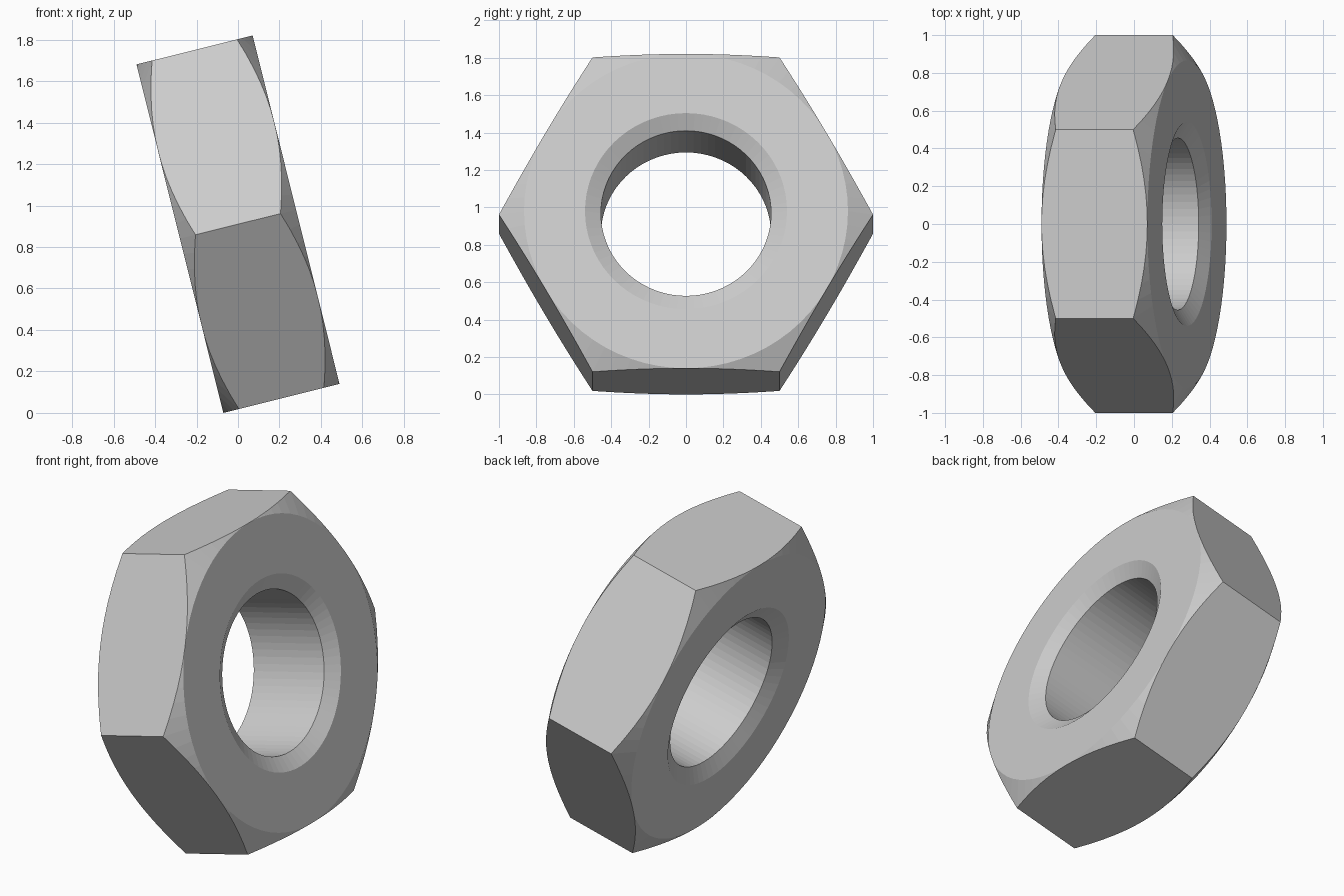
import bpy, bmesh, math
from mathutils import Matrix

old = bpy.data.objects.get("Cube")
if old:
    bpy.data.objects.remove(old, do_unlink=True)

SEGMENTS = 72                    # multiple of 12: hits every corner and flat centre
FLAT = math.cos(math.pi / 6)     # centre to flat, with corners at radius 1
HALF = 0.2887                    # half thickness
BORE, SINK = 0.455, 0.54         # hole and countersink radii
SLOPE = math.tan(math.pi / 6)    # slope of outer chamfer and countersink
TILT = math.radians(76)

steel = bpy.data.materials.new("steel grey")
steel.use_nodes = True
grey = (0.6, 0.6, 0.6, 1)
steel.diffuse_color = grey
steel.node_tree.nodes["Principled BSDF"].inputs["Base Color"].default_value = grey


def hex_radius(angle):
    """Distance from centre to the hexagon outline, corner at angle 0."""
    return FLAT / math.cos(angle % (math.pi / 3) - math.pi / 6)


def section(angle):
    """Closed radial section as (radius, height) pairs."""
    outer = hex_radius(angle)
    edge = HALF - (outer - FLAT) * SLOPE
    bore_edge = HALF - (SINK - BORE) * SLOPE
    upper = [(BORE, bore_edge), (SINK, HALF), (FLAT, HALF), (outer, edge)]
    return upper + [(r, -z) for r, z in reversed(upper)]


# Sweep the section around the axis, corners pointing along y
bm = bmesh.new()
rings = []
for i in range(SEGMENTS):
    a = 2 * math.pi * i / SEGMENTS
    rings.append([bm.verts.new((-r * math.sin(a), r * math.cos(a), z))
                  for r, z in section(a)])
for i, ring in enumerate(rings):
    following = rings[(i + 1) % SEGMENTS]
    for j in range(len(ring)):
        k = (j + 1) % len(ring)
        bm.faces.new((ring[j], ring[k], following[k], following[j]))

# Chamfer vanishes at the middle of each flat
bmesh.ops.remove_doubles(bm, verts=bm.verts, dist=1e-5)
bmesh.ops.recalc_face_normals(bm, faces=bm.faces)

# Tilt the nut and stand it on the ground
bm.transform(Matrix.Rotation(TILT, 4, "Y"))
lowest = min(v.co.z for v in bm.verts)
bm.transform(Matrix.Translation((0, 0, -lowest)))

mesh = bpy.data.meshes.new("hex_nut")
bm.to_mesh(mesh)
bm.free()
mesh.materials.append(steel)
nut = bpy.data.objects.new("hex_nut", mesh)
bpy.context.collection.objects.link(nut)
